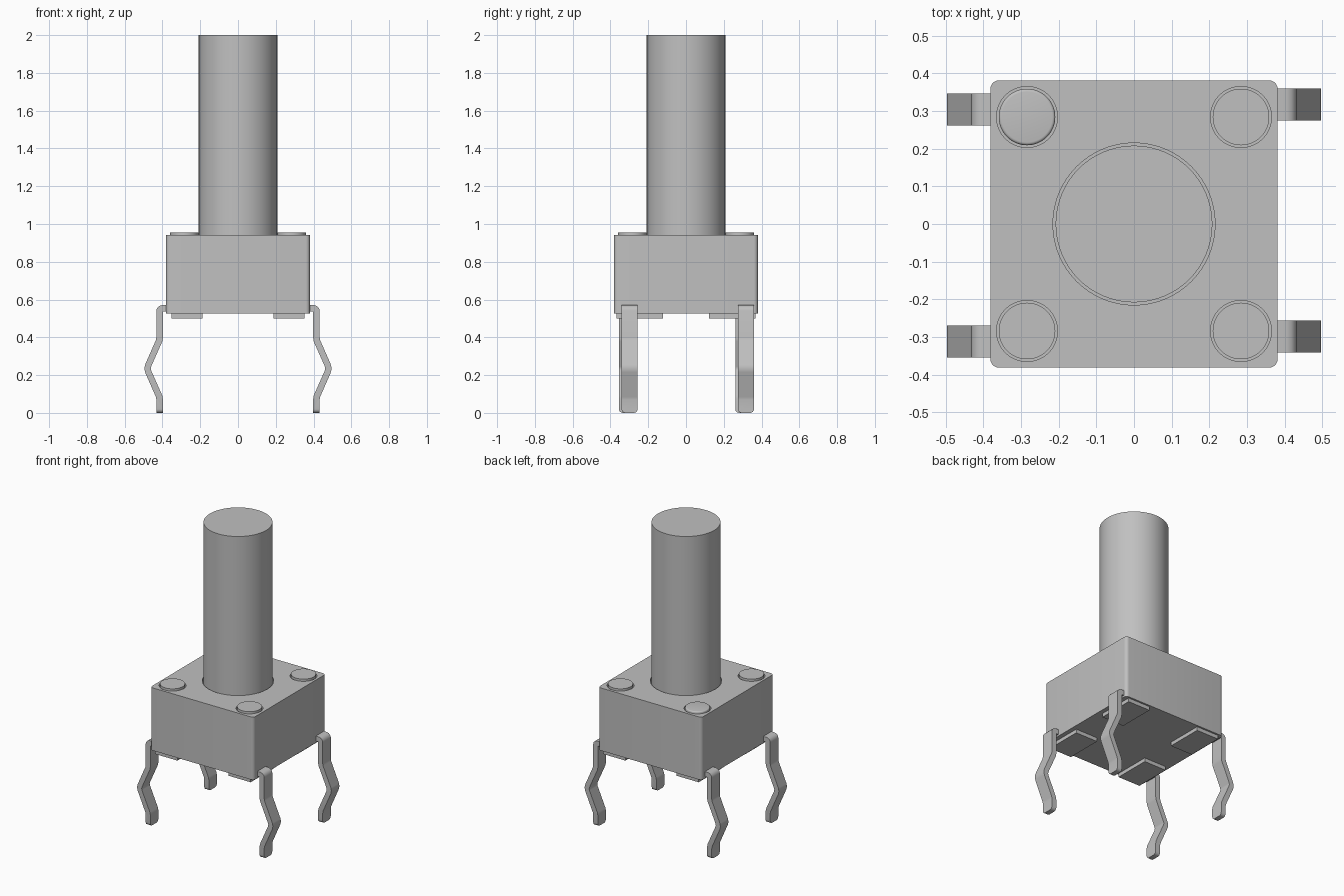
import bpy, bmesh, math
from mathutils import Matrix, Vector

cube = bpy.data.objects.get("Cube")
if cube:
    bpy.data.objects.remove(cube, do_unlink=True)

grey = bpy.data.materials.new("plain_grey")
grey.use_nodes = True
grey.diffuse_color = (0.53, 0.53, 0.53, 1)
grey.node_tree.nodes["Principled BSDF"].inputs["Base Color"].default_value = grey.diffuse_color


def finish(bm, name):
    bmesh.ops.recalc_face_normals(bm, faces=bm.faces)
    mesh = bpy.data.meshes.new(name)
    bm.to_mesh(mesh)
    bm.free()
    mesh.materials.append(grey)
    ob = bpy.data.objects.new(name, mesh)
    bpy.context.collection.objects.link(ob)
    return ob


def smooth(ob):
    bpy.ops.object.select_all(action='DESELECT')
    ob.select_set(True)
    bpy.context.view_layer.objects.active = ob
    bpy.ops.object.shade_smooth_by_angle(angle=math.radians(30))


def bevel(bm, test, width, segments):
    edges = [e for e in bm.edges if test(*[v.co for v in e.verts])]
    bmesh.ops.bevel(bm, geom=edges, offset=width, segments=segments,
                    profile=0.5, affect='EDGES')


def box(name, lo, hi, corner=0):
    bm = bmesh.new()
    lo, hi = Vector(lo), Vector(hi)
    bmesh.ops.create_cube(bm, size=1, matrix=Matrix.Translation((lo + hi) / 2)
                          @ Matrix.Diagonal((hi - lo).to_4d()))
    if corner:
        bevel(bm, lambda a, b: abs(a.z - b.z) > 0.01, corner, 6)
    return finish(bm, name)


def cylinder(name, x, y, r, z0, z1, sides=64, fillet=0):
    bm = bmesh.new()
    bmesh.ops.create_cone(bm, cap_ends=True, segments=sides, radius1=r, radius2=r,
                          depth=z1 - z0, matrix=Matrix.Translation((x, y, (z0 + z1) / 2)))
    if fillet:
        bevel(bm, lambda a, b: min(a.z, b.z) > z1 - 0.001, fillet, 4)
    return finish(bm, name)


# Housing with recesses around the plunger and the four pegs
PEG = 0.284
TOP = 0.943
corners = [(sx, sy) for sx in (-1, 1) for sy in (-1, 1)]
body = box("housing", (-0.381, -0.381, 0.525), (0.381, 0.381, TOP), 0.022)
cutters = [cylinder("plunger_recess", 0, 0, 0.215, 0.85, 1.1, 96)]
cutters += [cylinder("peg_recess", sx * PEG, sy * PEG, 0.081, 0.915, 1.1)
            for sx, sy in corners]
for c in cutters:
    mod = body.modifiers.new("recess", 'BOOLEAN')
    mod.operation = 'DIFFERENCE'
    mod.solver = 'EXACT'
    mod.object = c
    bpy.context.view_layer.objects.active = body
    bpy.ops.object.modifier_apply(modifier=mod.name)
    bpy.data.objects.remove(c, do_unlink=True)
smooth(body)

# Tall plunger
smooth(cylinder("plunger", 0, 0, 0.208, 0.84, 2.0, 96))

# Corner pegs (one has a rounded rim) and the pads underneath
for sx, sy in corners:
    rounded = sx < 0 < sy
    smooth(cylinder("corner_peg", sx * PEG, sy * PEG, 0.075, 0.9, 0.955,
                    fillet=0.008 if rounded else 0))
    xs = sorted((sx * 0.188, sx * 0.352))
    ys = sorted((sy * 0.123, sy * 0.369))
    box("bottom_pad", (xs[0], ys[0], 0.5), (xs[1], ys[1], 0.53))

# Bent spring legs: outer line down, inner line back up
outer = [(0.37, 0.57), (0.405, 0.57), (0.418, 0.566), (0.428, 0.556), (0.432, 0.543),
         (0.432, 0.40), (0.435, 0.385), (0.492, 0.255), (0.496, 0.235), (0.492, 0.215),
         (0.435, 0.085), (0.432, 0.07), (0.432, 0)]
inner = [(0.398, 0), (0.398, 0.075), (0.401, 0.092), (0.460, 0.225), (0.462, 0.235),
         (0.460, 0.245), (0.401, 0.378), (0.398, 0.395), (0.398, 0.537), (0.37, 0.537)]


def leg(name, side, y0, y1):
    bm = bmesh.new()
    face = bm.faces.new([bm.verts.new((side * x, y0, z)) for x, z in outer + inner])
    ext = bmesh.ops.extrude_face_region(bm, geom=[face])
    moved = [g for g in ext["geom"] if isinstance(g, bmesh.types.BMVert)]
    bmesh.ops.translate(bm, vec=(0, y1 - y0, 0), verts=moved)
    # Round the tip
    bevel(bm, lambda a, b: max(a.z, b.z) < 0.001 and abs(a.y - b.y) < 0.001, 0.02, 4)
    smooth(finish(bm, name))


WIDTH = 0.085
for name, side, y in (("front_left_leg", 1, -0.341), ("back_left_leg", 1, 0.275),
                      ("front_right_leg", -1, -0.355), ("back_right_leg", -1, 0.261)):
    leg(name, side, y, y + WIDTH)
